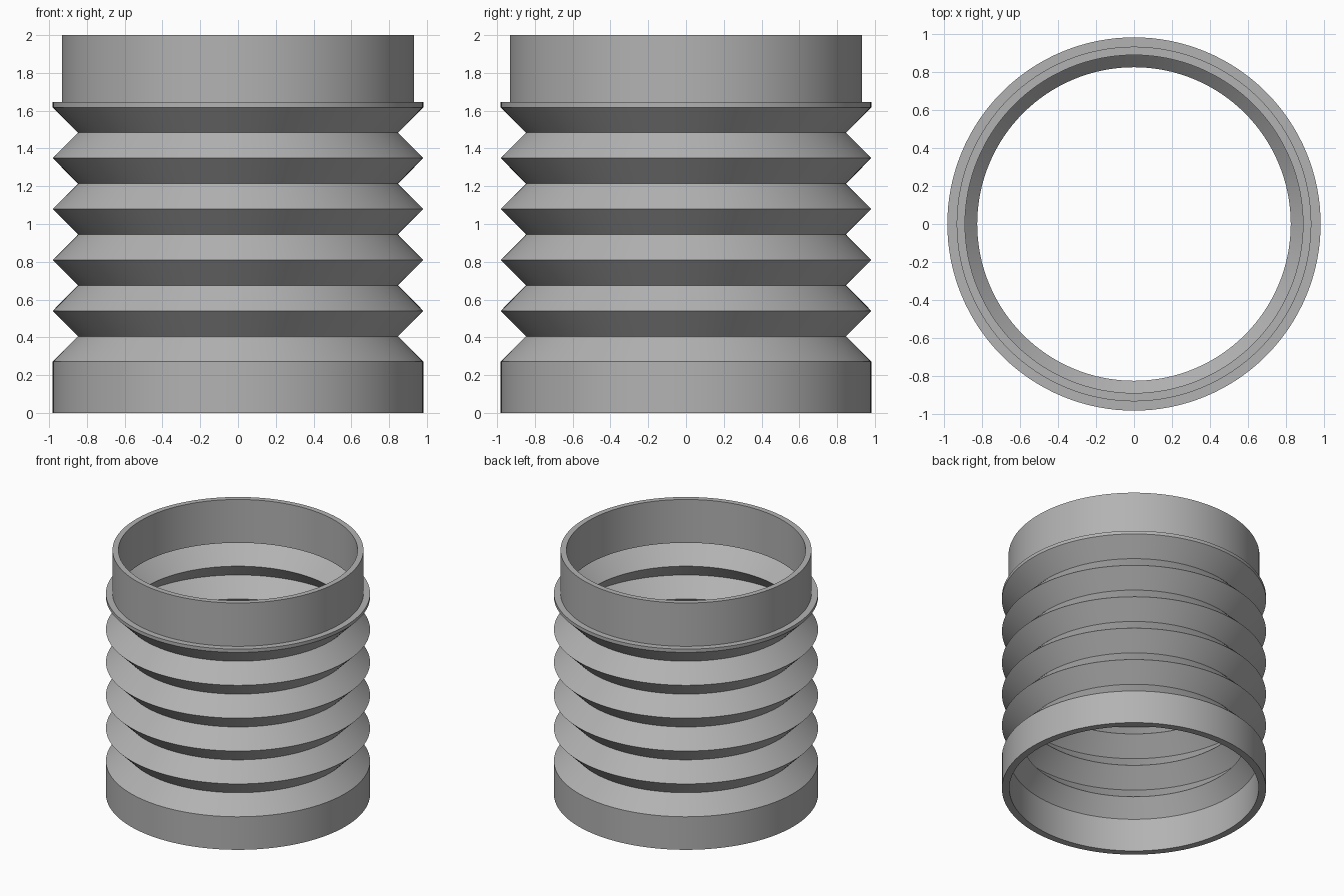
import bpy
import bmesh
from math import cos, sin, tau, radians

SEGMENTS = 128
PEAK, VALLEY, WALL = 0.981, 0.847, 0.023   # pleat radii and wall thickness
BASE_H, HALF_PLEAT, PLEATS = 0.271, 0.1347, 5

cube = bpy.data.objects.get("Cube")
if cube:
    bpy.data.objects.remove(cube, do_unlink=True)

# Single grey material
grey = bpy.data.materials.new("neutral grey")
grey.use_nodes = True
colour = (0.45, 0.45, 0.45, 1)
grey.diffuse_color = colour
grey.node_tree.nodes["Principled BSDF"].inputs["Base Color"].default_value = colour


def lathe(name, profile):
    """Revolve a closed (radius, height) profile about z."""
    bm = bmesh.new()
    rings = []
    for i in range(SEGMENTS):
        a = tau * i / SEGMENTS
        rings.append([bm.verts.new((r * cos(a), r * sin(a), z)) for r, z in profile])
    n = len(profile)
    for i, ring in enumerate(rings):
        after = rings[(i + 1) % SEGMENTS]
        for j in range(n):
            k = (j + 1) % n
            bm.faces.new((ring[j], after[j], after[k], ring[k]))
    bmesh.ops.recalc_face_normals(bm, faces=bm.faces)
    mesh = bpy.data.meshes.new(name)
    bm.to_mesh(mesh)
    bm.free()
    mesh.materials.append(grey)
    obj = bpy.data.objects.new(name, mesh)
    bpy.context.collection.objects.link(obj)
    bpy.ops.object.select_all(action="DESELECT")
    obj.select_set(True)
    bpy.context.view_layer.objects.active = obj
    bpy.ops.object.shade_smooth_by_angle(angle=radians(25))
    return obj


# Zigzag of alternating peaks and valleys, from the base cuff upwards
zigzag = [(VALLEY if i % 2 else PEAK, BASE_H + i * HALF_PLEAT)
          for i in range(2 * PLEATS + 1)]
top_peak = zigzag[-1][1]

# Outside: base cuff, pleats, flange, top collar
outside = [(PEAK, 0)] + zigzag + [(PEAK, 1.645), (0.932, 1.645), (0.932, 2)]
# Inside: the same pleats set in by the wall, with thicker cuff and collar
inside = [(0.926, 0), (0.926, BASE_H)]
inside += [(r - WALL, z) for r, z in zigzag[1:]]
inside += [(0.888, top_peak + 0.027), (0.888, 2)]

lathe("bellows_sleeve", outside + inside[::-1])
